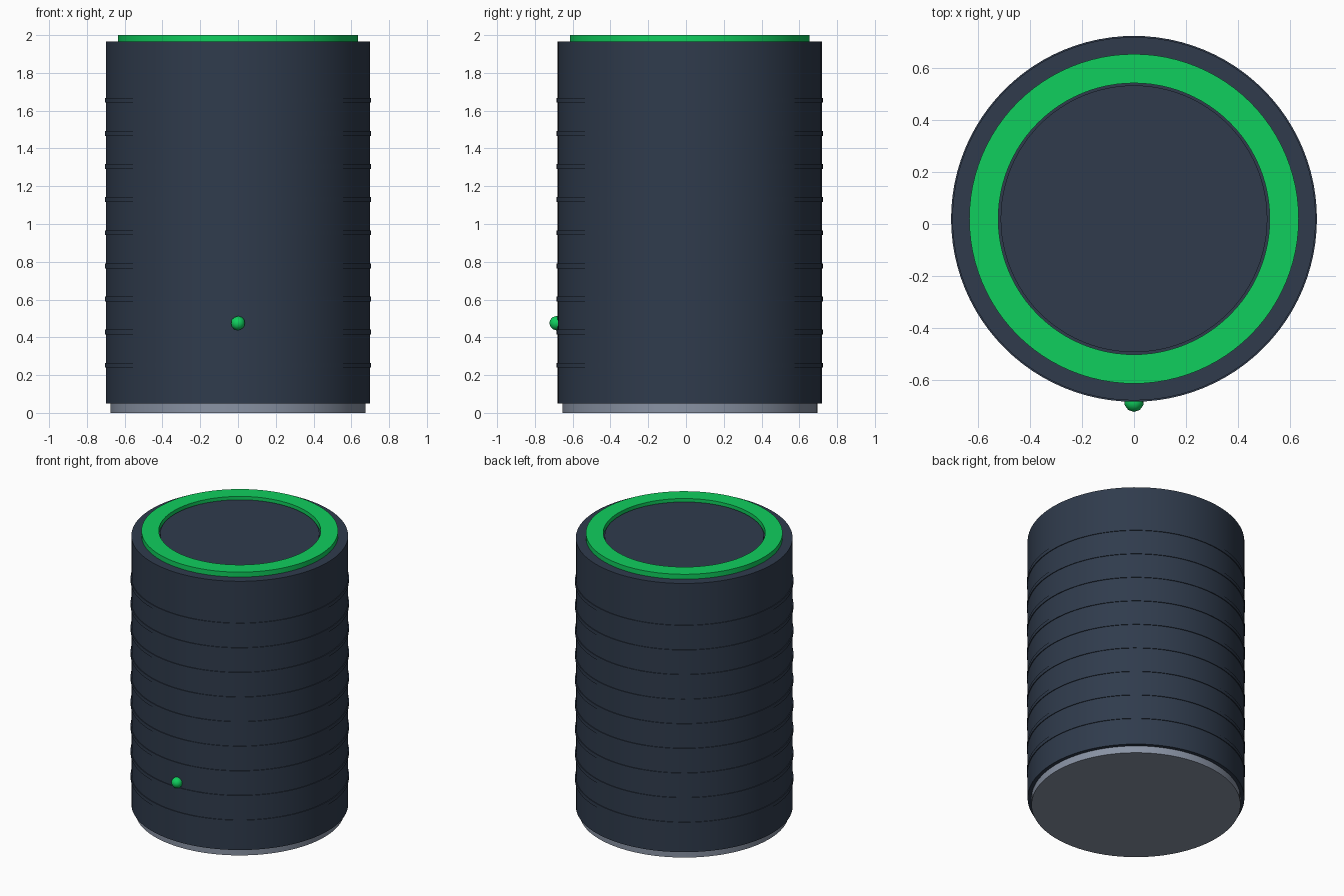
import bpy, math

if "Cube" in bpy.data.objects:
    bpy.data.objects.remove(bpy.data.objects["Cube"])

CY = 0.02  # the round body sits slightly back because the light sticks out in front


def material(name, rgb):
    m = bpy.data.materials.new(name)
    m.diffuse_color = (*rgb, 1)
    m.use_nodes = True
    m.node_tree.nodes["Principled BSDF"].inputs["Base Color"].default_value = m.diffuse_color
    return m


NAVY = material("dark slate", (0.029, 0.044, 0.073))
GREEN = material("bright green", (0.005, 0.62, 0.11))
GREY = material("steel grey", (0.25, 0.29, 0.37))


def finish(name, mat):
    o = bpy.context.object
    o.name = name
    o.data.materials.append(mat)
    bpy.ops.object.shade_smooth_by_angle(angle=math.radians(30))
    return o


def drum(name, r, z0, z1, mat):
    bpy.ops.mesh.primitive_cylinder_add(vertices=96, radius=r, depth=z1 - z0,
                                        location=(0, CY, (z0 + z1) / 2))
    return finish(name, mat)


def hoop(name, r_in, r_out, z0, z1, mat, n=96):
    # Closed ring with a rectangular cross-section
    profile = [(r_in, z0), (r_out, z0), (r_out, z1), (r_in, z1)]
    verts = [(r * math.cos(2 * math.pi * i / n), CY + r * math.sin(2 * math.pi * i / n), z)
             for i in range(n) for r, z in profile]
    faces = [(4 * i + k, 4 * ((i + 1) % n) + k,
              4 * ((i + 1) % n) + (k + 1) % 4, 4 * i + (k + 1) % 4)
             for i in range(n) for k in range(4)]
    me = bpy.data.meshes.new(name)
    me.from_pydata(verts, [], [f[::-1] for f in faces])
    o = bpy.data.objects.new(name, me)
    bpy.context.collection.objects.link(o)
    # make normals point outwards
    import bmesh
    bm = bmesh.new()
    bm.from_mesh(me)
    bmesh.ops.recalc_face_normals(bm, faces=bm.faces)
    bm.to_mesh(me)
    bm.free()
    bpy.ops.object.select_all(action='DESELECT')
    o.select_set(True)
    bpy.context.view_layer.objects.active = o
    return finish(name, mat)


# Foot and main body
drum("base_foot", 0.675, 0.0, 0.05, GREY)
drum("body", 0.70, 0.05, 1.965, NAVY)

# Thin raised bands around the body
for i in range(9):
    z = 0.252 + i * 0.1754
    hoop(f"band_{i + 1}", 0.69, 0.705, z - 0.013, z + 0.013, NAVY)

# Glowing ring and top control plate
hoop("light_ring", 0.523, 0.635, 1.955, 2.0, GREEN)
drum("top_plate", 0.514, 1.955, 1.98, NAVY)

# Small status light on the front
bpy.ops.mesh.primitive_ico_sphere_add(subdivisions=2, radius=0.038,
                                      location=(0, -0.686, 0.475))
finish("status_light", GREEN)
